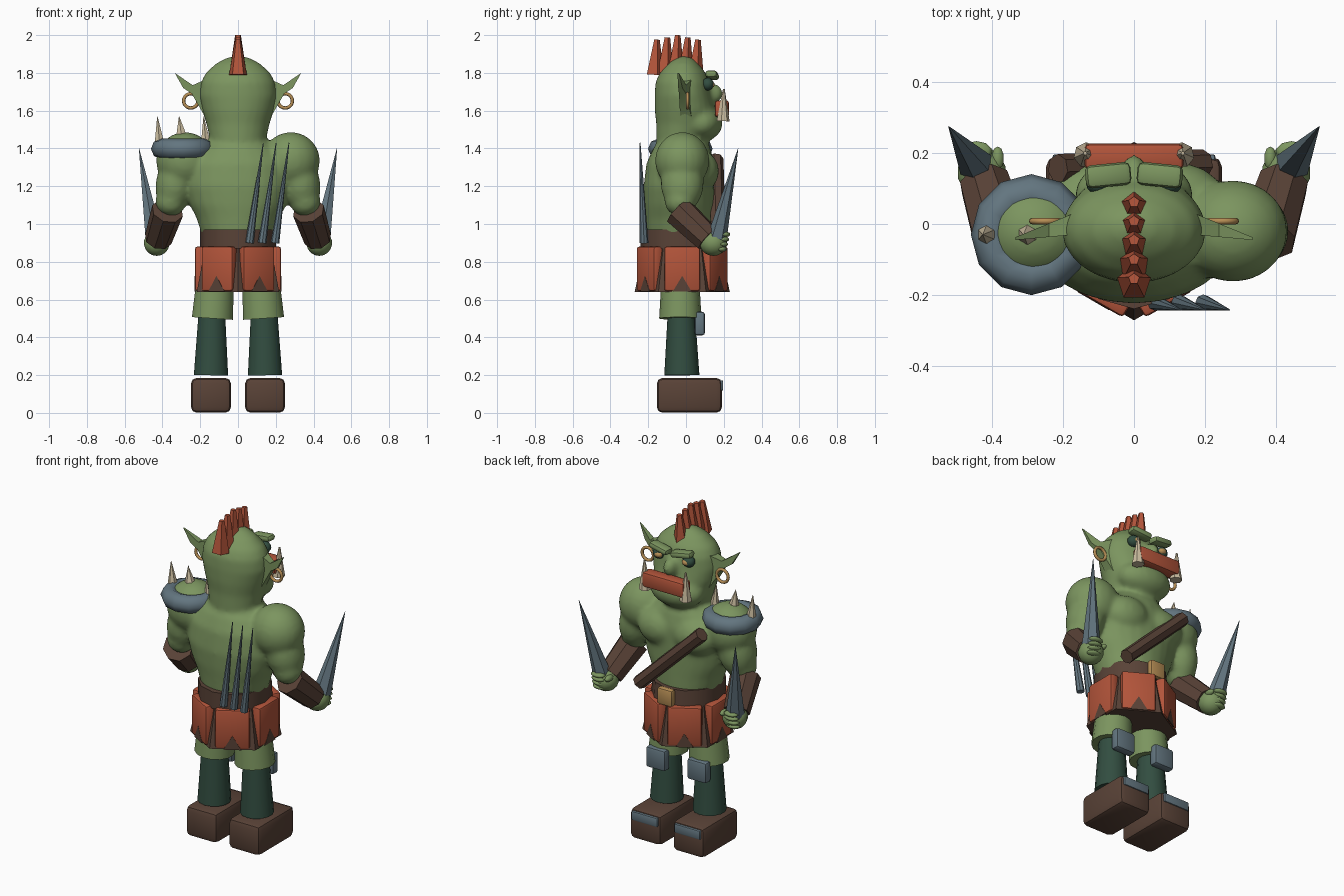
import bpy, bmesh, math
from mathutils import Vector, Matrix

if "Cube" in bpy.data.objects:
    bpy.data.objects.remove(bpy.data.objects["Cube"])


def material(name, r, g, b):
    m = bpy.data.materials.new(name)
    m.use_nodes = True
    m.diffuse_color = (r, g, b, 1)
    m.node_tree.nodes["Principled BSDF"].inputs["Base Color"].default_value = (r, g, b, 1)
    return m


SKIN = material("green skin", 0.20, 0.30, 0.115)
RED = material("rust red", 0.45, 0.09, 0.043)
LEATHER = material("brown leather", 0.10, 0.055, 0.038)
STEEL = material("blue steel", 0.125, 0.18, 0.215)
CLOTH = material("dark green cloth", 0.032, 0.075, 0.052)
BONE = material("bone", 0.60, 0.51, 0.35)
GOLD = material("dull gold", 0.47, 0.27, 0.09)


def finish(bm, name, mat, smooth=35):
    bmesh.ops.recalc_face_normals(bm, faces=bm.faces)
    me = bpy.data.meshes.new(name)
    bm.to_mesh(me)
    bm.free()
    me.materials.append(mat)
    ob = bpy.data.objects.new(name, me)
    bpy.context.collection.objects.link(ob)
    if smooth:
        bpy.ops.object.select_all(action="DESELECT")
        ob.select_set(True)
        bpy.context.view_layer.objects.active = ob
        bpy.ops.object.shade_smooth_by_angle(angle=math.radians(smooth))
    return ob


def blob(name, mat, at, radii, seg=20, rot=None):
    bm = bmesh.new()
    bmesh.ops.create_uvsphere(bm, u_segments=seg, v_segments=seg // 2 + 2, radius=1)
    m = Matrix.Translation(at) @ (rot or Matrix()) @ Matrix.Diagonal((*radii, 1))
    bm.transform(m)
    return finish(bm, name, mat, 60)


def rod(name, mat, p, q, r1, r2, sides=12, smooth=35):
    p, q = Vector(p), Vector(q)
    bm = bmesh.new()
    bmesh.ops.create_cone(bm, cap_ends=True, segments=sides, radius1=r1,
                          radius2=r2, depth=(q - p).length)
    rot = Vector((0, 0, 1)).rotation_difference(q - p).to_matrix().to_4x4()
    bm.transform(Matrix.Translation((p + q) / 2) @ rot)
    return finish(bm, name, mat, smooth)


def box(name, mat, at, size, bevel=0.01, turn=0, tilt=0):
    bm = bmesh.new()
    bmesh.ops.create_cube(bm, size=1)
    bm.transform(Matrix.Diagonal((*size, 1)))
    bmesh.ops.bevel(bm, geom=bm.edges[:], offset=bevel, segments=2, profile=0.5, affect="EDGES")
    bm.transform(Matrix.Translation(at) @ Matrix.Rotation(turn, 4, "Z")
                 @ Matrix.Rotation(tilt, 4, "Y"))
    return finish(bm, name, mat)


def ring(name, mat, at, major, minor, rot=None, seg=20, sides=8):
    bm = bmesh.new()
    rows = []
    for i in range(seg):
        a = math.tau * i / seg
        rows.append([bm.verts.new(((major + minor * math.cos(b)) * math.cos(a),
                                   (major + minor * math.cos(b)) * math.sin(a),
                                   minor * math.sin(b)))
                     for b in (math.tau * j / sides for j in range(sides))])
    for i in range(seg):
        u, v = rows[i - 1], rows[i]
        for j in range(sides):
            bm.faces.new((u[j - 1], v[j - 1], v[j], u[j]))
    bm.transform(Matrix.Translation(at) @ (rot or Matrix()))
    return finish(bm, name, mat, 50)


def loft(name, mat, sections, seg=24):
    """Stack of ellipses, each given as height, back, front, half width."""
    bm = bmesh.new()
    rows = []
    for z, back, front, rx in sections:
        rows.append([bm.verts.new((rx * math.cos(a), (back + front) / 2
                                   + (front - back) / 2 * math.sin(a), z))
                     for a in (math.tau * i / seg for i in range(seg))])
    for u, v in zip(rows, rows[1:]):
        for j in range(seg):
            bm.faces.new((u[j - 1], u[j], v[j], v[j - 1]))
    bm.faces.new(rows[0])
    bm.faces.new(rows[-1])
    return finish(bm, name, mat, 60)


def ear(name, s):
    outline = ((.16, 1.77), (.24, 1.735), (.335, 1.80), (.29, 1.72), (.245, 1.69), (.17, 1.56))
    bm = bmesh.new()
    sheets = []
    for side in (-1, 1):
        sheets.append([bm.verts.new((s * x, (.17 - x) * .25 + side * (.36 - x) * .16, z))
                       for x, z in outline])
    for sheet in sheets:
        bm.faces.new(sheet)
    a, b = sheets
    for i in range(len(a)):
        bm.faces.new((a[i - 1], a[i], b[i], b[i - 1]))
    finish(bm, name, SKIN, 50)


# Torso, neck and head, fused with the arms further below
body = [
    loft("torso", SKIN, ((.86, -.17, .14, .17), (.95, -.205, .15, .195), (1.03, -.212, .15, .22),
                         (1.1, -.22, .15, .255), (1.2, -.225, .15, .285), (1.32, -.21, .15, .275),
                         (1.4, -.175, .13, .21), (1.46, -.12, .1, .13))),
    loft("head", SKIN, ((1.38, -.155, .06, .13), (1.45, -.158, .1, .15), (1.53, -.158, .14, .168),
                        (1.6, -.166, .155, .19), (1.68, -.167, .135, .205),
                        (1.75, -.162, .125, .197), (1.8, -.14, .105, .172),
                        (1.85, -.095, .065, .117), (1.878, -.055, .035, .066),
                        (1.89, -.02, 0, .02))),
    blob("jaw", SKIN, (0, .08, 1.535), (.17, .115, .1)),
    blob("nose", SKIN, (0, .14, 1.69), (.042, .058, .055), 12)]

# Mouth and mohawk
box("lower_lip", RED, (0, .19, 1.61), (.28, .075, .09), .015)
for i, y in enumerate((-.155, -.1, -.045, .008, .062)):
    rod(f"mohawk_spike_{i + 1}", RED, (0, y - .012, 1.79 + .01 * min(i, 2)),
        (0, y, 2 - .012 * abs(i - 2)), .05 - .002 * i, .016, 5, 0)

# Hexagonal kilt: leather underlayer with a red panel and a tooth on each side
rod("kilt_underlayer", LEATHER, (0, -.02, .64), (0, -.02, .88), .252, .2, 6, 0)
for i in range(6):
    a = i * math.pi / 3
    d = Vector((math.cos(a), math.sin(a), 0))
    t = Vector((-d.y, d.x, 0))
    mid = Vector((0, -.02, 0)) + d * .2
    box(f"kilt_panel_{i + 1}", RED, mid + Vector((0, 0, .763)), (.055, .19, .235), .012, a)
    bm = bmesh.new()
    c = mid + d * .029
    bm.faces.new([bm.verts.new(c + t * w + Vector((0, 0, z)))
                  for w, z in ((-.05, .642), (.05, .642), (0, .725))])
    tooth = finish(bm, f"kilt_tooth_{i + 1}", LEATHER, 0)
    tooth.modifiers.new("thickness", "SOLIDIFY").thickness = .006

# Belt, buckle and chest strap
loft("belt", LEATHER, ((.87, -.24, .19, .2), (.97, -.24, .18, .2)), 12)
box("belt_buckle", GOLD, (0, .19, .925), (.1, .04, .1), .012)
rod("chest_strap", LEATHER, (.195, .17, .95), (-.215, .157, 1.345), .041, .041, 7)

# Three blades carried on the back
for i in range(3):
    x = .06 + .068 * i
    rod(f"back_blade_{i + 1}", STEEL, (x, -.222, .9), (x + .074, -.243, 1.43), .023, .002, 8)

# Shoulder guard with spikes, on one side only
ring("shoulder_guard", STEEL, (-.29, -.03, 1.398), .117, .054, seg=12)
for i, (x, z) in enumerate(((-.415, 1.42), (-.3, 1.47), (-.17, 1.42))):
    rod(f"guard_spike_{i + 1}", BONE, (x, -.03, z), (x - .012, -.03, 1.57), .031, .001, 6, 0)

# Paired parts
for s, side in ((1, "left"), (-1, "right")):
    # Face
    ear(f"{side}_ear", s)
    ring(f"{side}_earring", GOLD, (s * .25, .008, 1.652), .038, .009,
         Matrix.Rotation(math.pi / 2, 4, "X"))
    blob(f"{side}_eye", CLOTH, (s * .1, .115, 1.74), (.036, .032, .034), 12)
    blob(f"{side}_iris", GOLD, (s * .092, .132, 1.738), (.025, .02, .018), 10)
    box(f"{side}_brow", SKIN, (s * .073, .138, 1.787), (.13, .065, .038), .017, s * -.1, s * -.15)
    rod(f"{side}_tusk", BONE, (s * .135, .195, 1.545), (s * .138, .2, 1.715), .036, .005, 7, 0)
    # Chest and arm flesh
    body += [
        blob(f"{side}_pectoral", SKIN, (s * .115, .075, 1.28), (.14, .1, .11)),
        blob(f"{side}_shoulder", SKIN, (s * .28, -.02, 1.335), (.155, .145, .152)),
        blob(f"{side}_upper_arm", SKIN, (s * .33, -.02, 1.22), (.105, .115, .16), 20,
             Matrix.Rotation(s * -.2, 4, "Y")),
        blob(f"{side}_elbow", SKIN, (s * .355, -.03, 1.12), (.083, .085, .08), 16)]
    # Forearm, hand and dagger
    rod(f"{side}_bracer", LEATHER, (s * .373, -.04, 1.07), (s * .422, .117, .92), .086, .074, 8)
    blob(f"{side}_hand", SKIN, (s * .43, .145, .9), (.07, .073, .069), 14)
    for i in range(4):
        blob(f"{side}_finger_{i + 1}", SKIN, (s * .445, .205 - .006 * i, .945 - .026 * i),
             (.045, .03, .015), 10)
    blob(f"{side}_thumb", SKIN, (s * .385, .185, .93), (.018, .035, .018), 10)
    rod(f"{side}_dagger", STEEL, (s * .445, .165, .93), (s * .524, .276, 1.4), .052, .001, 6, 0)
    # Leg
    rod(f"{side}_thigh", SKIN, (s * .135, -.03, .5), (s * .115, -.03, .8), .112, .095, 14)
    rod(f"{side}_shin", CLOTH, (s * .143, -.022, .2), (s * .138, -.025, .56), .093, .07, 14)
    box(f"{side}_knee_pad", STEEL, (s * .138, .073, .473), (.13, .055, .125), .015)
    box(f"{side}_boot", LEATHER, (s * .143, .018, .093), (.212, .345, .184), .03)
    box(f"{side}_toe_plate", STEEL, (s * .143, .182, .145), (.175, .03, .055), .008)

# Fuse the flesh into one softly blended body
bpy.ops.object.select_all(action="DESELECT")
for part in body:
    part.select_set(True)
bpy.context.view_layer.objects.active = body[0]
bpy.ops.object.join()
body[0].name = "body"
body[0].modifiers.clear()
fuse = body[0].modifiers.new("fuse", "REMESH")
fuse.mode = "VOXEL"
fuse.voxel_size = .014
fuse.use_smooth_shade = True
soften = body[0].modifiers.new("soften", "SMOOTH")
soften.factor = .5
soften.iterations = 8
